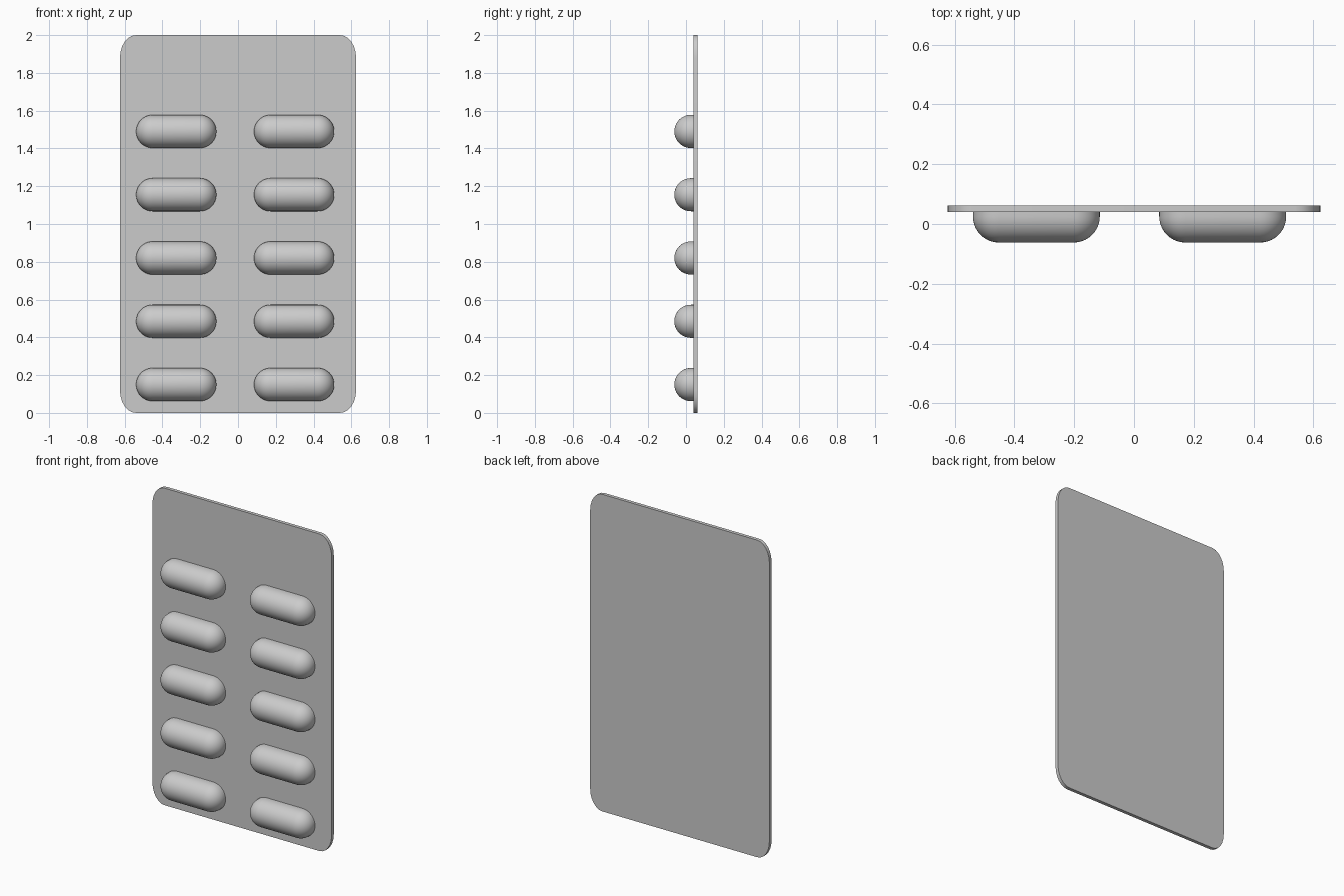
import bpy, bmesh
from math import sin, cos, pi
from mathutils import Vector

cube = bpy.data.objects.get("Cube")
if cube:
    bpy.data.objects.remove(cube, do_unlink=True)

FRONT, BACK = 0.04, 0.062      # card faces along y
RADIUS, HALF = 0.0875, 0.2125  # blister radius and half length


def material(name, color):
    mat = bpy.data.materials.new(name)
    mat.use_nodes = True
    mat.diffuse_color = color
    mat.node_tree.nodes["Principled BSDF"].inputs["Base Color"].default_value = color
    return mat


grey = material("foil grey", (0.6, 0.6, 0.6, 1))


def finish(bm, name, location=(0, 0, 0)):
    bmesh.ops.recalc_face_normals(bm, faces=bm.faces)
    mesh = bpy.data.meshes.new(name)
    bm.to_mesh(mesh)
    bm.free()
    mesh.materials.append(grey)
    obj = bpy.data.objects.new(name, mesh)
    obj.location = location
    bpy.context.collection.objects.link(obj)
    bpy.ops.object.select_all(action='DESELECT')
    obj.select_set(True)
    bpy.context.view_layer.objects.active = obj
    bpy.ops.object.shade_smooth_by_angle(angle=0.6)
    return obj


# Backing card: rounded rectangle, extruded
def card():
    bm = bmesh.new()
    rx, rz, steps = 0.085, 0.12, 6
    corners = [(1, 1), (-1, 1), (-1, -1), (1, -1)]
    verts = []
    for quarter, (sx, sz) in enumerate(corners):
        for i in range(steps + 1):
            a = (quarter + i / steps) * pi / 2
            verts.append(bm.verts.new((sx * (0.625 - rx) + rx * cos(a), FRONT,
                                       1 + sz * (1 - rz) + rz * sin(a))))
    face = bm.faces.new(verts)
    out = bmesh.ops.extrude_face_region(bm, geom=[face], use_keep_orig=True)
    moved = [g for g in out["geom"] if isinstance(g, bmesh.types.BMVert)]
    bmesh.ops.translate(bm, verts=moved, vec=(0, BACK - FRONT, 0))
    finish(bm, "backing_card")


# Blister: half capsule turned about x, with a short straight wall to the card
def blister(name, x, z):
    bm = bmesh.new()
    steps = 10
    straight = HALF - RADIUS
    profile = []
    for side in (-1, 1):
        for i in range(steps + 1):
            a = i / steps * pi / 2 if side < 0 else (1 - i / steps) * pi / 2
            profile.append(bm.verts.new((side * (straight + RADIUS * cos(a)), 0,
                                         RADIUS * sin(a))))
    edges = [bm.edges.new(pair) for pair in zip(profile, profile[1:])]
    bmesh.ops.spin(bm, geom=profile + edges, cent=(0, 0, 0), axis=(1, 0, 0),
                   angle=pi, steps=20)
    if min(v.co.y for v in bm.verts) > -RADIUS / 2:
        bmesh.ops.scale(bm, verts=bm.verts, vec=(1, -1, 1))
    bmesh.ops.remove_doubles(bm, verts=bm.verts, dist=0.0001)
    rim = [e for e in bm.edges if e.is_boundary]
    out = bmesh.ops.extrude_edge_only(bm, edges=rim)
    wall = [g for g in out["geom"] if isinstance(g, bmesh.types.BMVert)]
    centre_y = RADIUS - 0.062
    bmesh.ops.translate(bm, verts=wall, vec=Vector((0, FRONT - centre_y, 0)))
    finish(bm, name, (x, centre_y, z))


card()
for row in range(5):
    z = 0.15 + row * 0.335
    blister(f"right_blister_{row + 1}", -0.327, z)
    blister(f"left_blister_{row + 1}", 0.297, z)
